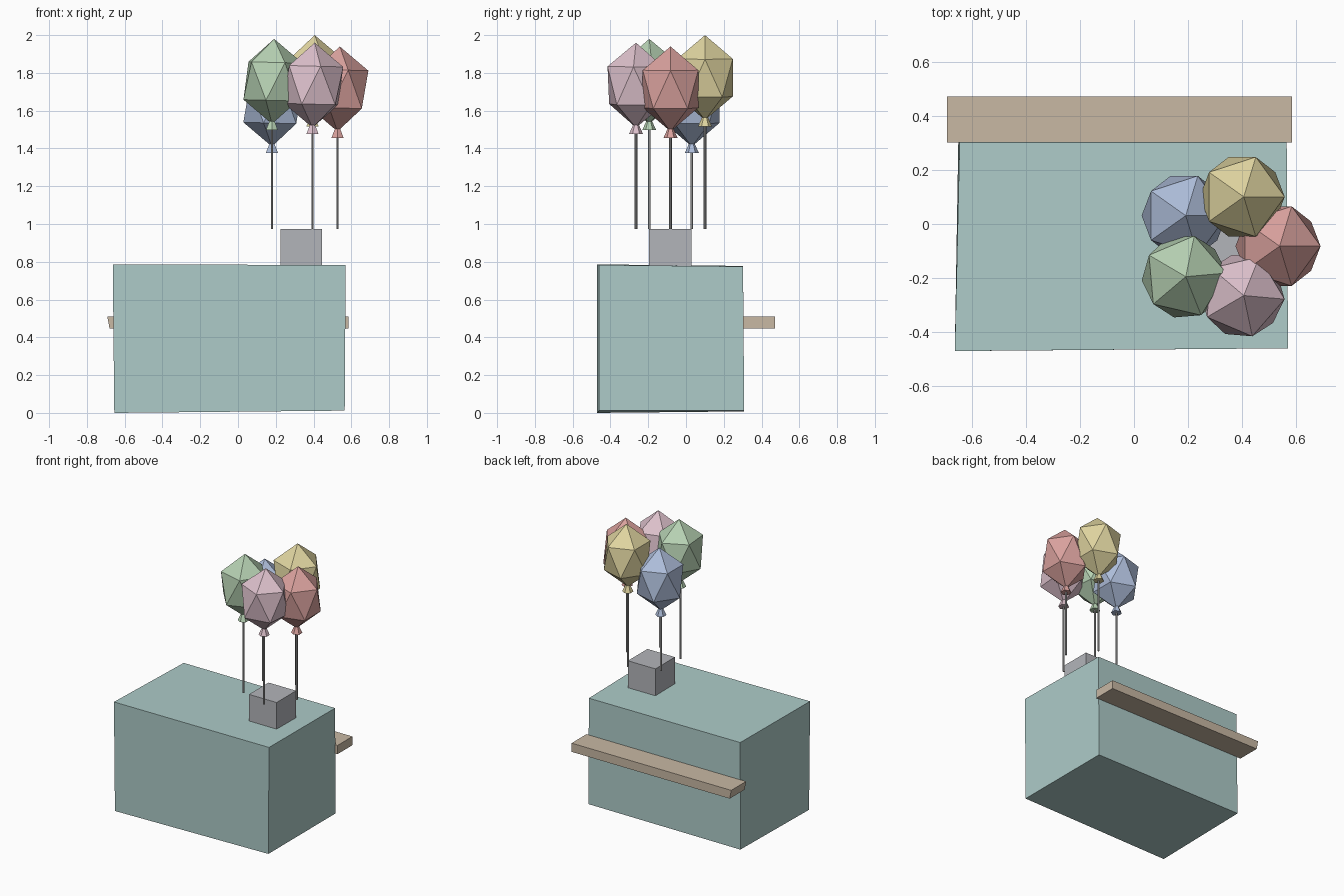
import bpy, bmesh, math
from mathutils import Matrix, Vector

if "Cube" in bpy.data.objects:
    bpy.data.objects.remove(bpy.data.objects["Cube"])


def material(name, rgb):
    m = bpy.data.materials.new(name)
    m.diffuse_color = (*rgb, 1)
    m.use_nodes = True
    m.node_tree.nodes["Principled BSDF"].inputs["Base Color"].default_value = m.diffuse_color
    return m


def finish(bm, name, mat):
    bmesh.ops.recalc_face_normals(bm, faces=bm.faces)
    me = bpy.data.meshes.new(name)
    bm.to_mesh(me)
    bm.free()
    ob = bpy.data.objects.new(name, me)
    bpy.context.collection.objects.link(ob)
    if mat:
        me.materials.append(mat)
    return ob


def block(name, bottom, top, mat=None):
    """Slightly crooked box from four bottom and four top corners."""
    bm = bmesh.new()
    b = [bm.verts.new(p) for p in bottom]
    t = [bm.verts.new(p) for p in top]
    bm.faces.new(b[::-1])
    bm.faces.new(t)
    for i in range(4):
        j = (i + 1) % 4
        bm.faces.new((b[i], b[j], t[j], t[i]))
    return finish(bm, name, mat)


def rect(x0, x1, y0, y1, z):
    return [(x0, y0, z), (x1, y0, z), (x1, y1, z), (x0, y1, z)]


# House body, corners a little uneven
block("house_body",
      [(-0.655, -0.47, 0.0), (0.565, -0.46, 0.012), (0.565, 0.308, 0.012), (-0.65, 0.308, 0.008)],
      [(-0.663, -0.47, 0.786), (0.57, -0.46, 0.783), (0.565, 0.302, 0.775), (-0.645, 0.302, 0.778)],
      material("teal", (0.42, 0.60, 0.58)))

# Plank along the back wall
block("back_plank", rect(-0.68, 0.584, 0.302, 0.472, 0.447), rect(-0.692, 0.584, 0.302, 0.472, 0.51),
      material("wood", (0.58, 0.48, 0.37)))

# Chimney
block("chimney", rect(0.225, 0.445, -0.195, 0.028, 0.77), rect(0.225, 0.445, -0.195, 0.028, 0.973),
      material("chimney_grey", (0.45, 0.46, 0.49)))

# Balloons in a five-sided ring round the chimney: colour name, rgb, top height, turn
balloons = [
    ("red", (0.70, 0.36, 0.34), 1.94, 0),
    ("yellow", (0.74, 0.66, 0.35), 2.00, 0),
    ("blue", (0.42, 0.51, 0.70), 1.86, 0),
    ("green", (0.47, 0.64, 0.45), 1.98, 5),
    ("pink", (0.72, 0.53, 0.60), 1.96, -5),
]
string_mat = material("string_grey", (0.45, 0.45, 0.45))
centre, ring = Vector((0.335, -0.082, 0)), 0.192
R, H = 0.173, 0.225

for i, (col, rgb, top, turn) in enumerate(balloons):
    a = i * math.tau / 5
    p = centre + Vector((math.cos(a), math.sin(a), 0)) * ring
    mat = material("balloon_" + col, rgb)

    # Stretched twenty-sided balloon, leaning very slightly
    bm = bmesh.new()
    bmesh.ops.create_icosphere(bm, subdivisions=1, radius=1)
    # turn so that an upper ring vertex points along +x
    v = max((v.co for v in bm.verts if 0.2 < v.co.z < 0.8), key=lambda c: c.x)
    spin = math.radians(turn) - math.atan2(v.y, v.x)
    bm.transform(Matrix.Translation((p.x, p.y, top - 2 * H))
                 @ Matrix.Rotation(math.radians(1.5), 4, 'Y')
                 @ Matrix.Translation((0, 0, H))
                 @ Matrix.Diagonal((R, R, H, 1))
                 @ Matrix.Rotation(spin, 4, 'Z'))
    finish(bm, "balloon_" + col, mat)

    # Flared knot below the balloon
    bm = bmesh.new()
    bmesh.ops.create_cone(bm, cap_ends=True, segments=6, radius1=0.037, radius2=0.008, depth=0.065,
                          matrix=Matrix.Translation((p.x, p.y, top - 0.451)))
    finish(bm, "knot_" + col, mat)

    # String
    z0, z1 = 0.973, top - 0.47
    bm = bmesh.new()
    bmesh.ops.create_cone(bm, cap_ends=True, segments=6, radius1=0.007, radius2=0.007, depth=z1 - z0,
                          matrix=Matrix.Translation((p.x, p.y, (z0 + z1) / 2)))
    finish(bm, "string_" + col, string_mat)
